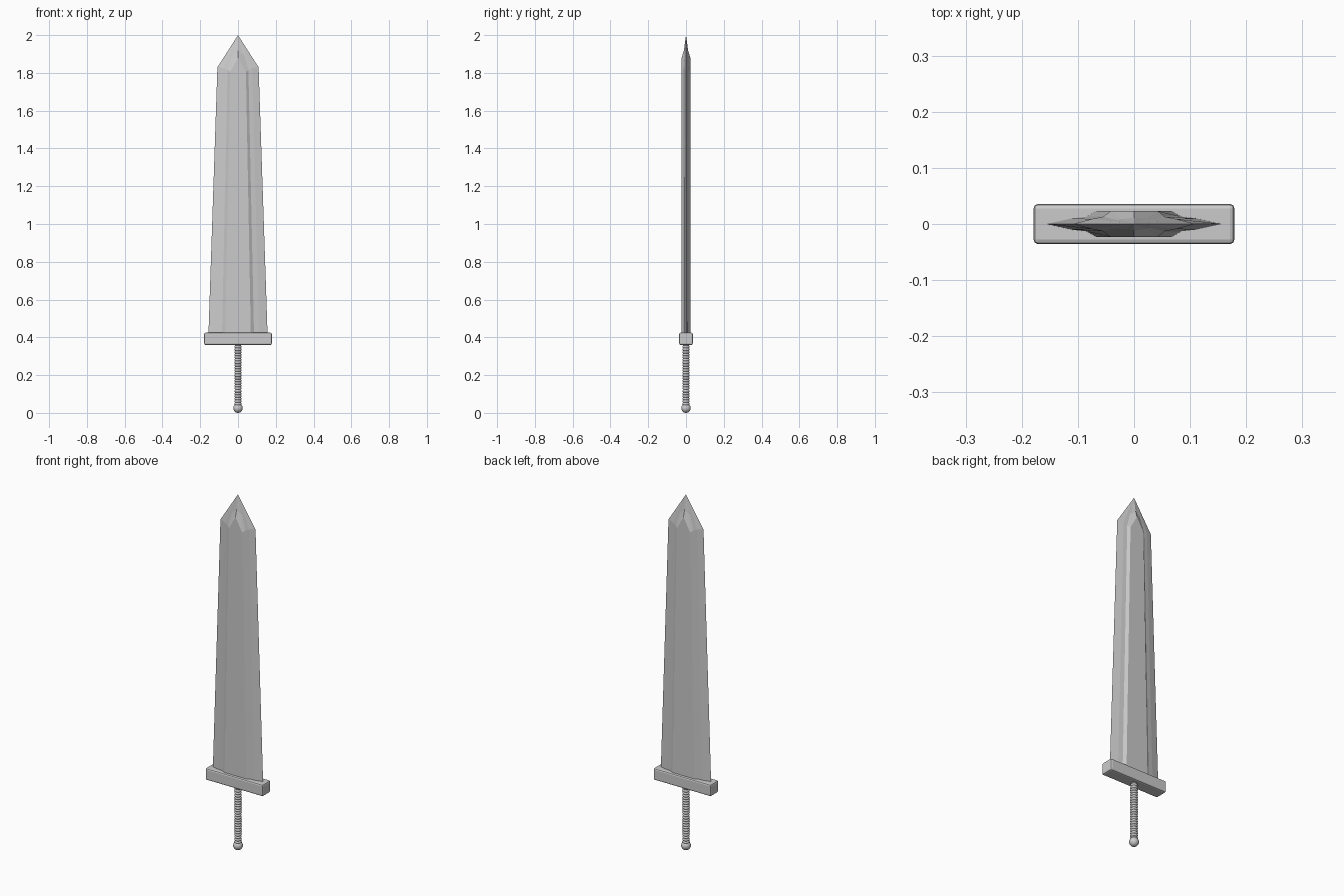
import bpy, bmesh, math

if "Cube" in bpy.data.objects:
    bpy.data.objects.remove(bpy.data.objects["Cube"])


def make_object(name, bm):
    bmesh.ops.recalc_face_normals(bm, faces=bm.faces)
    mesh = bpy.data.meshes.new(name)
    bm.to_mesh(mesh)
    bm.free()
    ob = bpy.data.objects.new(name, mesh)
    bpy.context.collection.objects.link(ob)
    return ob


def smooth(ob, angle):
    bpy.ops.object.select_all(action='DESELECT')
    ob.select_set(True)
    bpy.context.view_layer.objects.active = ob
    bpy.ops.object.shade_smooth_by_angle(angle=math.radians(angle))


def mirrored_ring(bm, quarter):
    """Closed loop from a quarter section running edge -> centre ridge."""
    back = quarter + [(-x, y, z) for x, y, z in quarter[-2::-1]]
    front = [(x, -y, z) for x, y, z in back[-2:0:-1]]
    return [bm.verts.new(p) for p in back + front]


# Blade: hollow-ground section with a raised flat, tapering to a faceted point
bm = bmesh.new()
sections = [
    [(.157, 0, .40), (.112, .010, .40), (.085, .013, .40), (.068, .023, .40), (0, .023, .40)],
    [(.109, 0, 1.83), (.075, .009, 1.825), (.055, .013, 1.815), (.042, .023, 1.805), (0, .023, 1.88)],
    [(.060, 0, 1.906), (.042, .005, 1.904), (.030, .007, 1.900), (.022, .009, 1.896), (0, .011, 1.92)],
]
rings = [mirrored_ring(bm, s) for s in sections]
n = len(rings[0])
for lo, hi in zip(rings, rings[1:]):
    for i in range(n):
        j = (i + 1) % n
        bm.faces.new((lo[i], lo[j], hi[j], hi[i]))
tip = bm.verts.new((0, 0, 2))
for i in range(n):
    bm.faces.new((rings[-1][i], rings[-1][(i + 1) % n], tip))
bm.faces.new(rings[0])
make_object("blade", bm)

# Guard: bevelled bar
bm = bmesh.new()
bmesh.ops.create_cube(bm, size=1)
for v in bm.verts:
    v.co = (v.co.x * .358, v.co.y * .072, .392 + v.co.z * .066)
guard = make_object("guard", bm)
bevel = guard.modifiers.new("bevel", 'BEVEL')
bevel.width = .008
bevel.segments = 2

# Grip: turned rod with wrapped-cord ridges
bm = bmesh.new()
sides, ridges, z0, z1 = 20, 24, .04, .37
pitch = (z1 - z0) / ridges
profile = []
for k in range(ridges):
    for t, r in ((0, .0145), (.25, .018), (.5, .0195), (.75, .018)):
        profile.append((r, z0 + (k + t) * pitch))
profile.append((.0145, z1))
loops = [[bm.verts.new((r * math.cos(math.tau * i / sides),
                        r * math.sin(math.tau * i / sides), z))
          for i in range(sides)] for r, z in profile]
for lo, hi in zip(loops, loops[1:]):
    for i in range(sides):
        j = (i + 1) % sides
        bm.faces.new((lo[i], lo[j], hi[j], hi[i]))
bm.faces.new(loops[0])
bm.faces.new(loops[-1])
smooth(make_object("grip", bm), 50)

# Pommel: ball at the end of the grip
bm = bmesh.new()
bmesh.ops.create_uvsphere(bm, u_segments=20, v_segments=12, radius=.025)
bmesh.ops.translate(bm, verts=bm.verts, vec=(0, 0, .025))
smooth(make_object("pommel", bm), 40)
